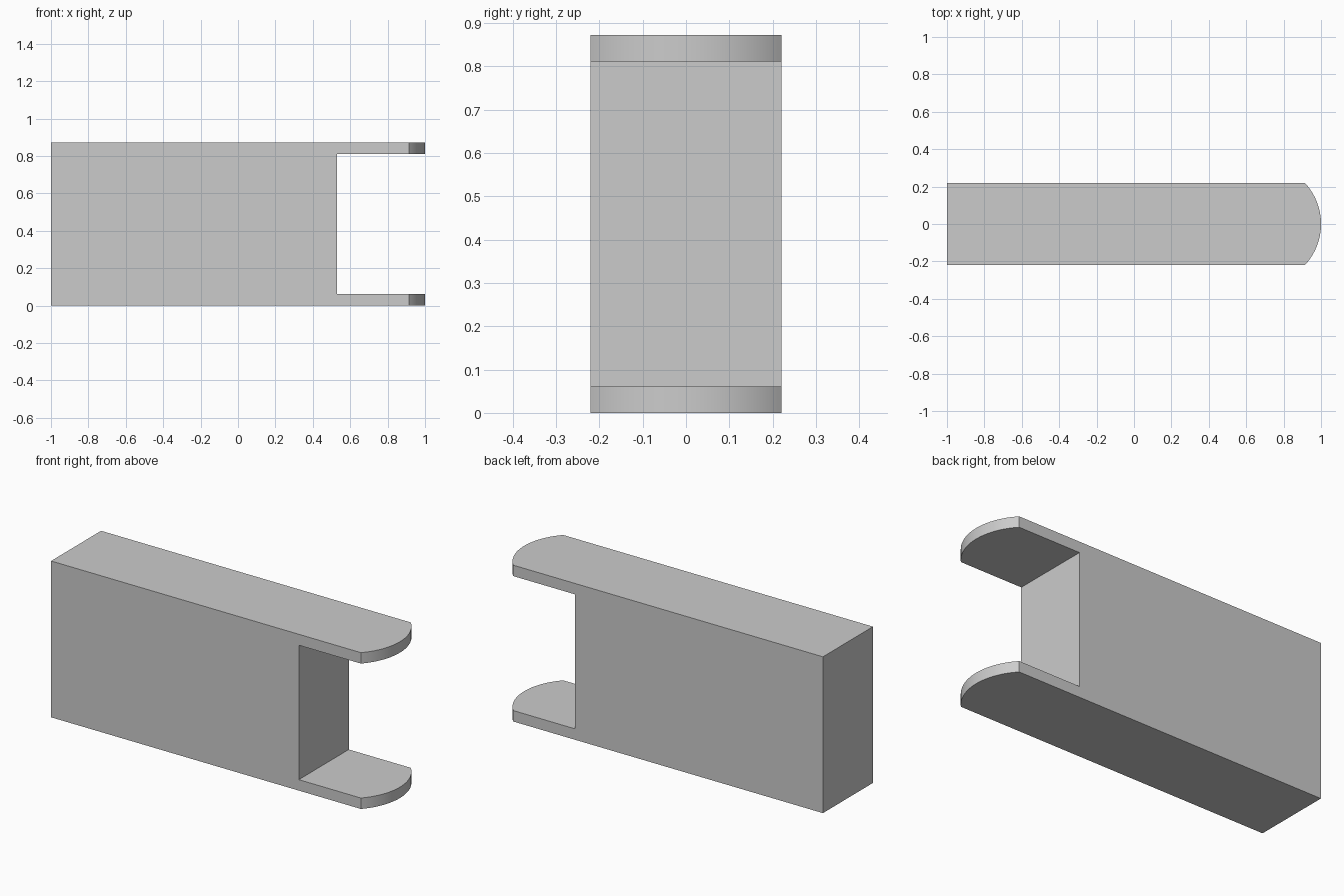
import bpy
import bmesh
import math

if "Cube" in bpy.data.objects:
    bpy.data.objects.remove(bpy.data.objects["Cube"])

HALF_W, HEIGHT, PLATE = 0.2205, 0.8725, 0.061
NOTCH_X, ARC_X, TIP_X = 0.53, 0.913, 1.0


def extrude_outline(name, points, z0, z1):
    """Prism from a counter-clockwise plan outline."""
    bm = bmesh.new()
    face = bm.faces.new([bm.verts.new((x, y, z0)) for x, y in points])
    top = bmesh.ops.extrude_face_region(bm, geom=[face])
    verts = [g for g in top["geom"] if isinstance(g, bmesh.types.BMVert)]
    bmesh.ops.translate(bm, vec=(0, 0, z1 - z0), verts=verts)
    bmesh.ops.recalc_face_normals(bm, faces=bm.faces)
    mesh = bpy.data.meshes.new(name)
    bm.to_mesh(mesh)
    bm.free()
    obj = bpy.data.objects.new(name, mesh)
    bpy.context.collection.objects.link(obj)
    return obj


# Plan outline: straight bar with a shallow arc at the right end
sagitta = TIP_X - ARC_X
radius = (HALF_W ** 2 + sagitta ** 2) / (2 * sagitta)
half_angle = math.asin(HALF_W / radius)
steps = 32
outline = [(-1, HALF_W), (-1, -HALF_W)]
for i in range(steps + 1):
    a = half_angle * (2 * i / steps - 1)
    outline.append((TIP_X - radius + radius * math.cos(a), radius * math.sin(a)))
body = extrude_outline("forked_block", outline, 0, HEIGHT)

# Notch between the upper and lower lips
notch = [(NOTCH_X, -0.4), (1.2, -0.4), (1.2, 0.4), (NOTCH_X, 0.4)]
cutter = extrude_outline("notch_cutter", notch, PLATE, HEIGHT - PLATE)
cutter.hide_render = True

cut = body.modifiers.new("notch", 'BOOLEAN')
cut.operation = 'DIFFERENCE'
cut.solver = 'EXACT'
cut.object = cutter
bpy.context.view_layer.objects.active = body
body.select_set(True)
bpy.ops.object.modifier_apply(modifier=cut.name)
bpy.data.objects.remove(cutter)

# Smooth arc ends, crisp edges elsewhere
bpy.ops.object.shade_smooth_by_angle(angle=math.radians(30))
